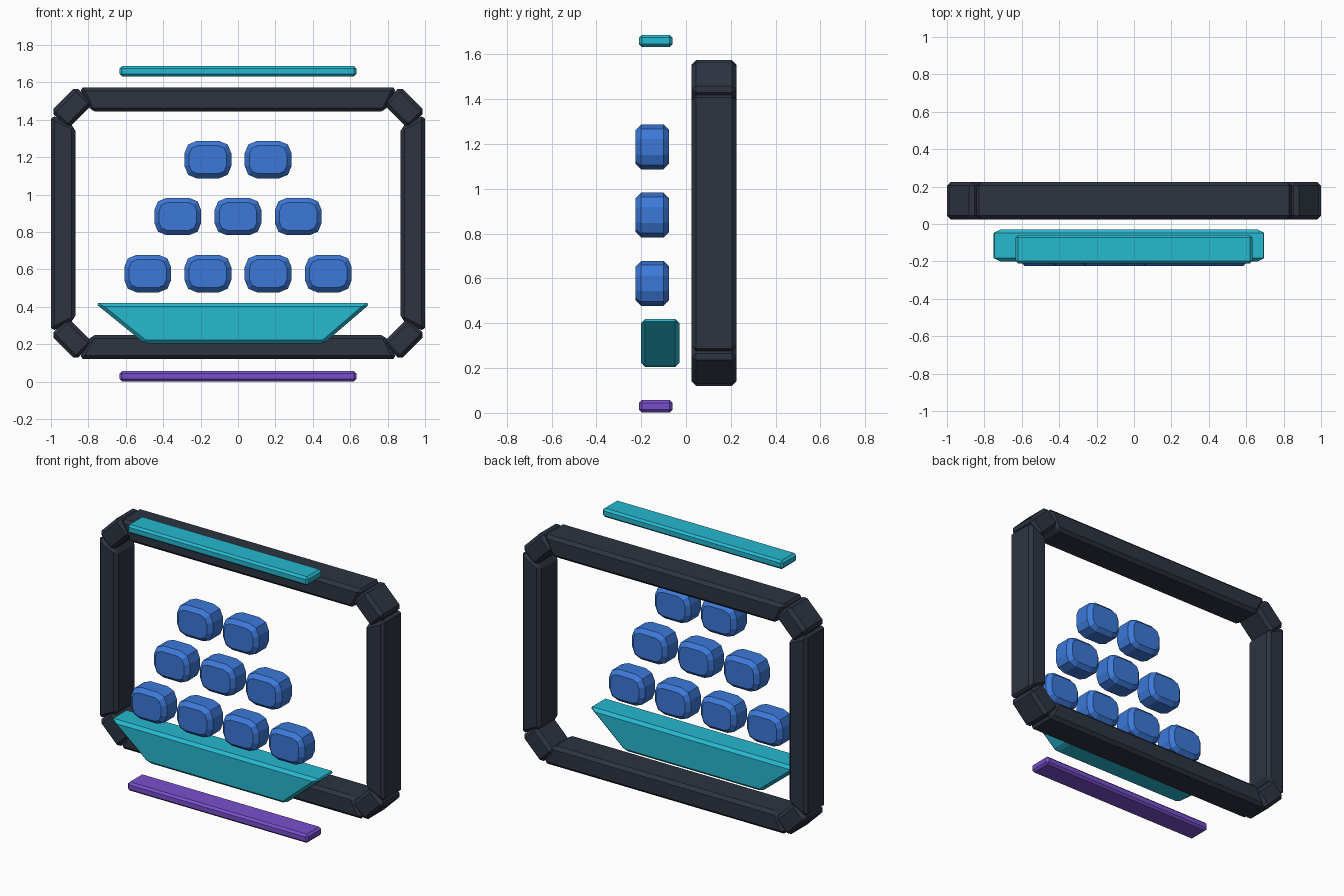
import bpy, bmesh, math

if "Cube" in bpy.data.objects:
    bpy.data.objects.remove(bpy.data.objects["Cube"])


def material(name, rgb):
    m = bpy.data.materials.new(name)
    m.diffuse_color = (*rgb, 1)
    m.use_nodes = True
    m.node_tree.nodes["Principled BSDF"].inputs["Base Color"].default_value = m.diffuse_color
    return m


DARK = material("dark_slate", (0.026, 0.034, 0.052))
BLUE = material("blue", (0.045, 0.19, 0.69))
TEAL = material("teal", (0.02, 0.48, 0.63))
PURPLE = material("purple", (0.19, 0.08, 0.61))


def prism(name, pts, y0, y1, mat, bevel, angle=30):
    """Extrude an x/z outline from y0 to y1 and chamfer its sharp edges."""
    bm = bmesh.new()
    front = [bm.verts.new((x, y0, z)) for x, z in pts]
    back = [bm.verts.new((x, y1, z)) for x, z in pts]
    n = len(pts)
    bm.faces.new(front)
    bm.faces.new(back[::-1])
    for i in range(n):
        j = (i + 1) % n
        bm.faces.new((front[j], front[i], back[i], back[j]))
    bmesh.ops.recalc_face_normals(bm, faces=bm.faces)
    me = bpy.data.meshes.new(name)
    bm.to_mesh(me)
    bm.free()
    me.materials.append(mat)
    ob = bpy.data.objects.new(name, me)
    bpy.context.collection.objects.link(ob)
    mod = ob.modifiers.new("chamfer", 'BEVEL')
    mod.width = bevel
    mod.segments = 1
    mod.limit_method = 'ANGLE'
    mod.angle_limit = math.radians(angle)
    return ob


def rect(cx, cz, w, h, turn=0):
    c, s = math.cos(turn), math.sin(turn)
    return [(cx + x * c - z * s, cz + x * s + z * c)
            for x, z in ((-w/2, -h/2), (w/2, -h/2), (w/2, h/2), (-w/2, h/2))]


def rounded_rect(cx, cz, w, h, r, seg):
    pts = []
    for k, (sx, sz) in enumerate(((1, 1), (-1, 1), (-1, -1), (1, -1))):
        for i in range(seg + 1):
            a = math.pi / 2 * (k + i / seg)
            pts.append((cx + sx * (w/2 - r) + r * math.cos(a),
                        cz + sz * (h/2 - r) + r * math.sin(a)))
    return pts


# Frame: mitred bars and turned corner blocks
ZC, HX, HZ, T = 0.847, 1.0, 0.727, 0.13
Y0, Y1 = 0.025, 0.225
for s, v, h in ((1, "top", "right"), (-1, "bottom", "left")):
    prism(f"frame_{v}", [(-0.85, ZC + s*HZ), (0.85, ZC + s*HZ),
                         (0.785, ZC + s*(HZ-T)), (-0.785, ZC + s*(HZ-T))],
          Y0, Y1, DARK, 0.02)
    prism(f"frame_{h}", [(s*HX, ZC - 0.58), (s*HX, ZC + 0.58),
                         (s*(HX-T), ZC + 0.515), (s*(HX-T), ZC - 0.515)],
          Y0, Y1, DARK, 0.02)
    for sx, side in ((1, "right"), (-1, "left")):
        prism(f"frame_corner_{v}_{side}",
              rect(sx * 0.888, ZC + s * 0.618, 0.19, 0.13, -sx * s * math.pi / 4),
              Y0, Y1, DARK, 0.02)

# Rows of rounded blocks, stacked as a pyramid
for row, (count, z) in enumerate(((4, 0.578), (3, 0.883), (2, 1.187))):
    for i in range(count):
        x = (i - (count - 1) / 2) * 0.322
        prism(f"block_{row + 1}_{i + 1}", rounded_rect(x, z, 0.25, 0.2, 0.065, 2),
              -0.225, -0.075, BLUE, 0.025, 60)

# Tapered tray under the blocks
prism("tray", [(-0.765, 0.42), (0.71, 0.42), (0.46, 0.205), (-0.5, 0.205)],
      -0.2, -0.03, TEAL, 0.018)

# Thin strips above and below the frame
prism("top_strip", rect(0, 1.66, 1.265, 0.055), -0.21, -0.06, TEAL, 0.013)
prism("bottom_strip", rect(0, 0.0295, 1.265, 0.055), -0.21, -0.06, PURPLE, 0.013)
